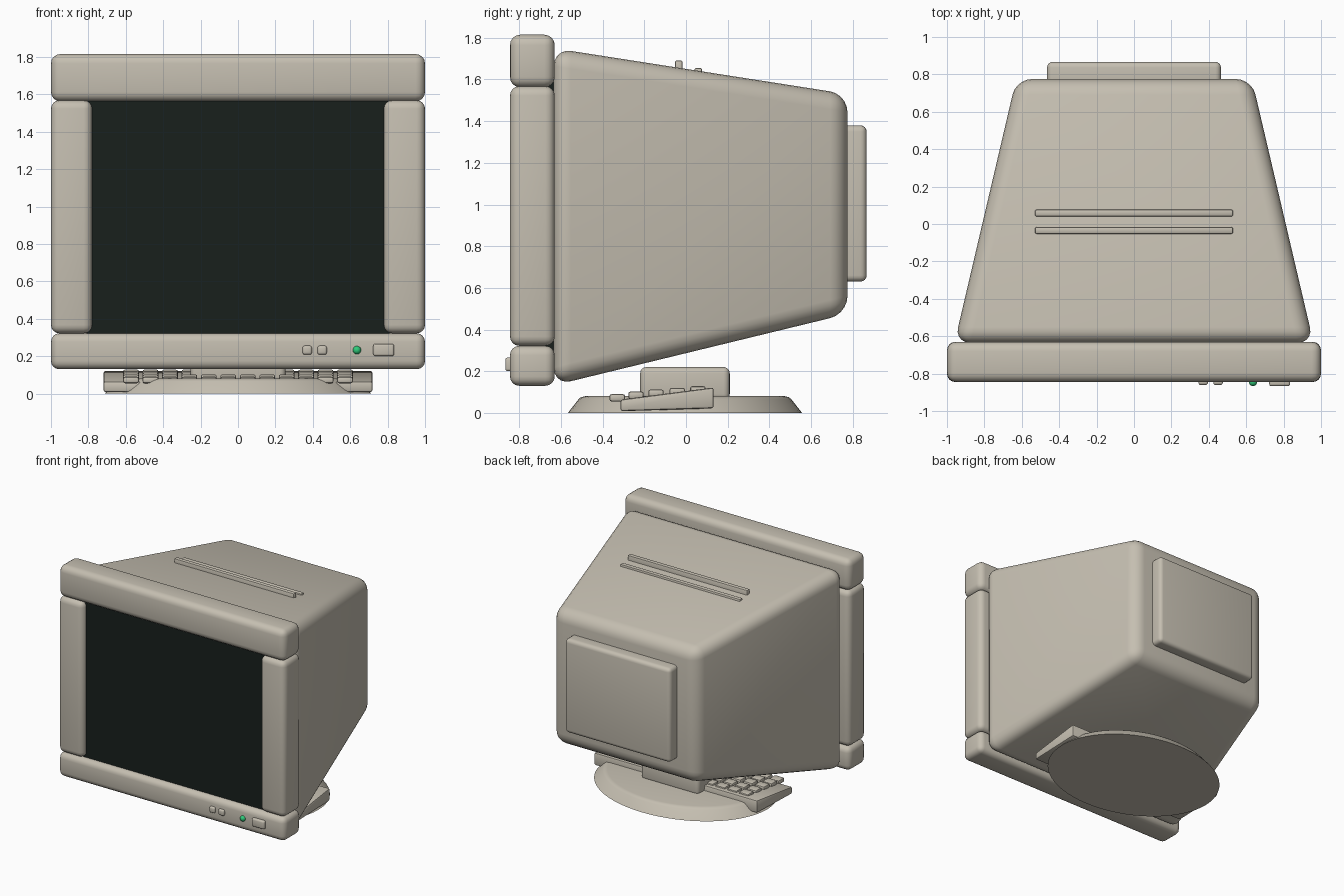
import bpy, bmesh, math

if "Cube" in bpy.data.objects:
    bpy.data.objects.remove(bpy.data.objects["Cube"])


def material(name, rgb):
    m = bpy.data.materials.new(name)
    m.diffuse_color = (*rgb, 1)
    m.use_nodes = True
    m.node_tree.nodes["Principled BSDF"].inputs["Base Color"].default_value = m.diffuse_color
    return m


BEIGE = material("beige_plastic", (0.56, 0.52, 0.44))
DARK = material("dark_glass", (0.009, 0.014, 0.012))
GREEN = material("green_light", (0.03, 0.6, 0.2))


def finish(name, bm, mat):
    bmesh.ops.recalc_face_normals(bm, faces=bm.faces)
    mesh = bpy.data.meshes.new(name)
    bm.to_mesh(mesh)
    bm.free()
    mesh.materials.append(mat)
    ob = bpy.data.objects.new(name, mesh)
    bpy.context.collection.objects.link(ob)
    bpy.ops.object.select_all(action='DESELECT')
    ob.select_set(True)
    bpy.context.view_layer.objects.active = ob
    bpy.ops.object.shade_smooth_by_angle(angle=math.radians(35))
    return ob


def tapered(name, front, back, bevel=0.0, mat=BEIGE, segments=4):
    """Rounded block between two rectangles, each (y, x0, x1, z0, z1)."""
    bm = bmesh.new()
    rings = []
    for y, x0, x1, z0, z1 in (front, back):
        rings.append([bm.verts.new(p) for p in
                      ((x0, y, z0), (x1, y, z0), (x1, y, z1), (x0, y, z1))])
    bm.faces.new(rings[0])
    bm.faces.new(rings[1][::-1])
    for i in range(4):
        j = (i + 1) % 4
        bm.faces.new((rings[0][i], rings[1][i], rings[1][j], rings[0][j]))
    bmesh.ops.recalc_face_normals(bm, faces=bm.faces)
    if bevel:
        bmesh.ops.bevel(bm, geom=bm.edges[:], offset=bevel, segments=segments,
                        profile=0.5, affect='EDGES')
    return finish(name, bm, mat)


def block(name, x, y, z, bevel=0.0, mat=BEIGE, segments=4):
    return tapered(name, (y[0], *x, *z), (y[1], *x, *z), bevel, mat, segments)


# Bezel frame
DEPTH = (-0.845, -0.63)
block("bezel_top", (-1, 1), DEPTH, (1.562, 1.815), 0.05)
block("bezel_bottom", (-1, 1), DEPTH, (0.13, 0.322), 0.045)
block("bezel_left", (-1, -0.78), DEPTH, (0.322, 1.568), 0.045)
block("bezel_right", (0.78, 1), DEPTH, (0.322, 1.568), 0.045)

# Screen
block("screen", (-0.81, 0.81), (-0.80, -0.62), (0.29, 1.6), 0, DARK)

# Tapered rear housing and back panel
tapered("rear_housing", (-0.635, -0.96, 0.96, 0.132, 1.75),
        (0.775, -0.63, 0.63, 0.475, 1.53), 0.085, segments=5)
block("back_panel", (-0.465, 0.465), (0.72, 0.867), (0.63, 1.38), 0.03)

# Ribs on the housing top
block("top_rib_front", (-0.53, 0.53), (-0.053, -0.016), (1.61, 1.692), 0.01, segments=2)
block("top_rib_rear", (-0.53, 0.53), (0.04, 0.077), (1.60, 1.656), 0.01, segments=2)

# Controls on the lower bezel
for side, x in (("left", 0.37), ("right", 0.45)):
    block("small_button_" + side, (x - 0.025, x + 0.025), (-0.861, -0.82),
          (0.208, 0.256), 0.012, segments=3)
block("power_button", (0.723, 0.835), (-0.867, -0.82), (0.2, 0.266), 0.012, segments=3)
bm = bmesh.new()
bmesh.ops.create_uvsphere(bm, u_segments=20, v_segments=12, radius=0.022)
bmesh.ops.translate(bm, verts=bm.verts, vec=(0.636, -0.845, 0.232))
finish("power_light", bm, GREEN)

# Oval foot, lathed and stretched sideways
bm = bmesh.new()
profile = [(0.562, 0), (0.51, 0.066), (0.5, 0.075), (0.48, 0.08)]
N = 64
rings = [[bm.verts.new((1.27 * r * math.cos(2 * math.pi * i / N),
                        r * math.sin(2 * math.pi * i / N) - 0.005, z))
          for i in range(N)] for r, z in profile]
for a, b in zip(rings, rings[1:]):
    for i in range(N):
        j = (i + 1) % N
        bm.faces.new((a[i], a[j], b[j], b[i]))
bm.faces.new(rings[0][::-1])
bm.faces.new(rings[-1])
finish("foot", bm, BEIGE)

# Neck
block("neck", (-0.255, 0.255), (-0.22, 0.21), (0.06, 0.22), 0.03)

# Wedge keyboard with rows of keys
tapered("keyboard", (-0.315, -0.72, 0.72, 0.008, 0.064),
        (0.133, -0.72, 0.72, 0.022, 0.122), 0.012, segments=2)
COLUMNS = 12
for row, (y, top) in enumerate(((-0.33, 0.09), (-0.24, 0.102), (-0.144, 0.112),
                                (-0.042, 0.12), (0.057, 0.128))):
    for col in range(COLUMNS):
        x = (col - (COLUMNS - 1) / 2) * 0.104
        block(f"key_{row}_{col}", (x - 0.042, x + 0.042), (y - 0.037, y + 0.037),
              (top - 0.035, top), 0.01, segments=2)
